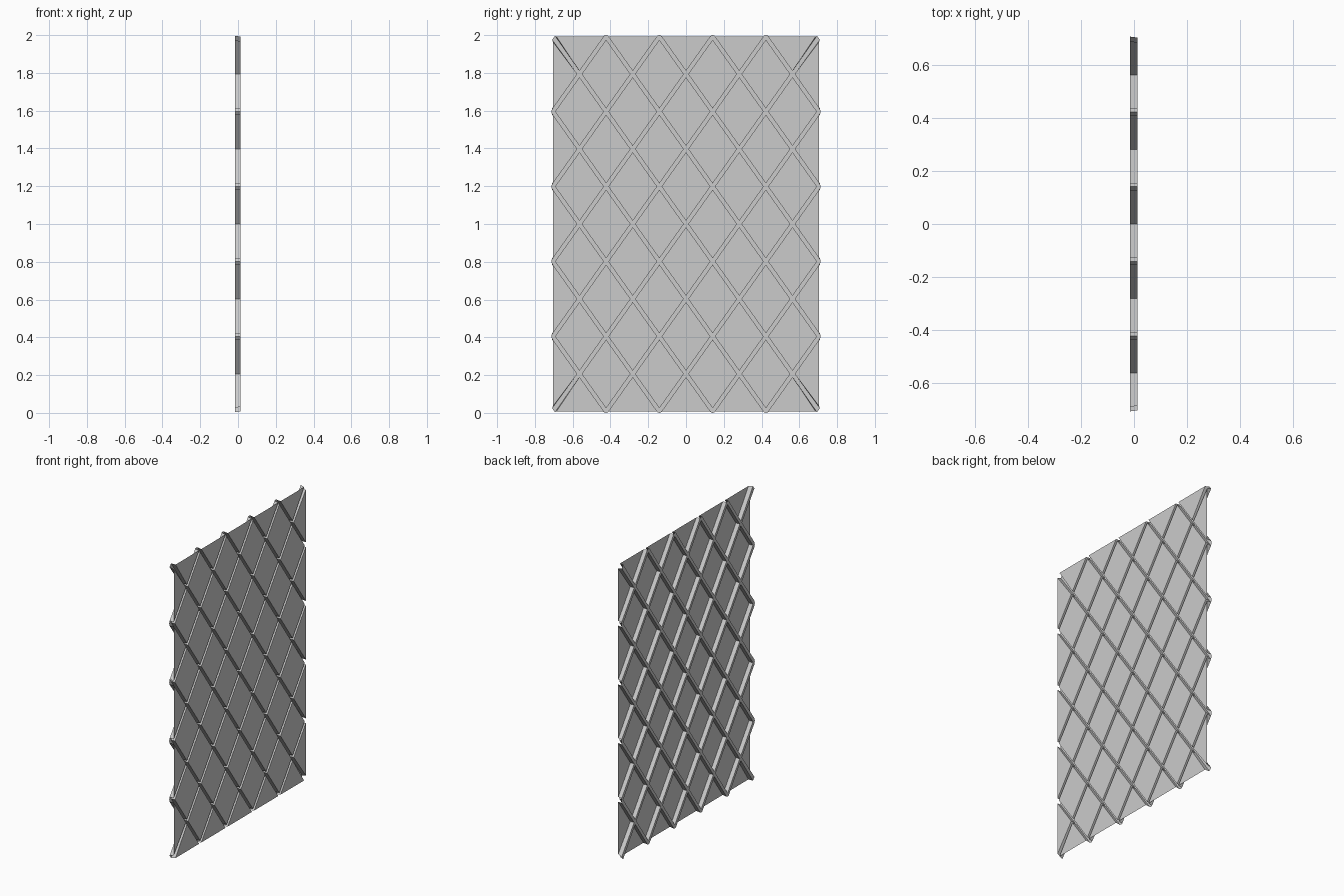
import bpy, bmesh, math

if "Cube" in bpy.data.objects:
    bpy.data.objects.remove(bpy.data.objects["Cube"])

N = 10                      # half-cells across and up (5 x 5 diamonds)
HY, HZ = 0.705, 0.992       # half size of the sheet
A, B = 2 * HY / N, 2 * HZ / N
XF, XB = 0.0135, -0.0155    # front of the panes, back of the lattice
HALF = 0.0095               # half width of a lattice strip
TIP = 0.008                 # how far strip tips stick out past the sheet
T = HALF * math.hypot(A, B) / (A * B)

bm = bmesh.new()


def place(u, v, x):
    return bm.verts.new((x, (u - N / 2) * A, 1 + (v - N / 2) * B))


def push(u, v, amount):
    """Outward shift on the rim, in grid units."""
    su = (u >= N) - (u <= 0)
    sv = (v >= N) - (v <= 0)
    return u + su * amount / A, v + sv * amount / B


strips = {}   # lattice edge -> pairs of back verts
joints = {}   # lattice crossing -> back verts around it

# diamond panes and the walls that run back from them
for u in range(N + 1):
    for v in range(N + 1):
        if (u + v) % 2 == 0:
            continue
        ring = []
        for du, dv in ((1, 0), (0, 1), (-1, 0), (0, -1)):
            p, q = u + du, v + dv
            if not (0 <= p <= N and 0 <= q <= N):
                ring.append(None)
                continue
            corner = p in (0, N) and q in (0, N)
            kf = 1 - T * (1.6 if corner else 1)
            front = place(u + du * kf, v + dv * kf, XF)
            back = place(*push(u + du * (1 - T), v + dv * (1 - T), TIP / 2), XB)
            ring.append(((p, q), front, back))
            joints.setdefault((p, q), []).append(back)
        bm.faces.new([r[1] for r in ring if r])
        for r, s in zip(ring, ring[1:] + ring[:1]):
            if r and s:
                bm.faces.new((s[1], r[1], r[2], s[2]))
                pair = sorted((r, s), key=lambda e: e[0])
                strips.setdefault((pair[0][0], pair[1][0]), []).append(
                    (pair[0][2], pair[1][2]))

# flat strips along the back of the lattice
for (p, q) in strips.values():
    bm.faces.new((p[0], p[1], q[1], q[0]))

# crossings, with pointed tips on the rim
for (u, v), ring in joints.items():
    if len(ring) < 3:
        continue
    if u in (0, N) or v in (0, N):
        ring.append(place(*push(u, v, TIP), XB))
    cy = sum(w.co.y for w in ring) / len(ring)
    cz = sum(w.co.z for w in ring) / len(ring)
    ring.sort(key=lambda w: math.atan2(w.co.z - cz, w.co.y - cy))
    bm.faces.new(ring)

bmesh.ops.recalc_face_normals(bm, faces=bm.faces[:])
bm.faces.ensure_lookup_table()
if bm.faces[0].normal.x < 0:
    bmesh.ops.reverse_faces(bm, faces=bm.faces[:])

mesh = bpy.data.meshes.new("lattice_panel")
bm.to_mesh(mesh)
bm.free()
bpy.context.collection.objects.link(bpy.data.objects.new("lattice_panel", mesh))
